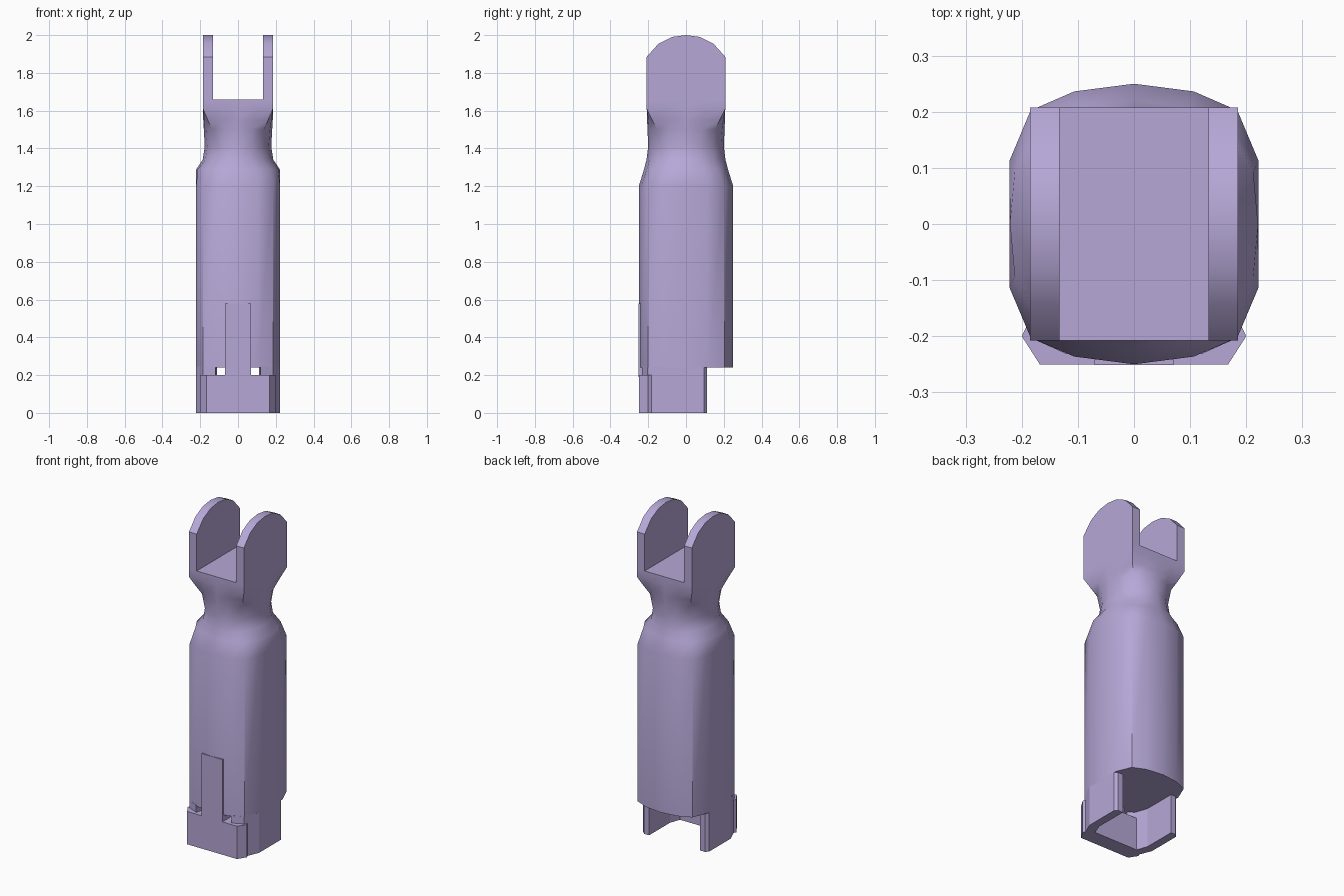
import bpy, bmesh, math

if "Cube" in bpy.data.objects:
    bpy.data.objects.remove(bpy.data.objects["Cube"])

mat = bpy.data.materials.new("lavender")
mat.diffuse_color = (0.47, 0.39, 0.68, 1)
mat.use_nodes = True
mat.node_tree.nodes["Principled BSDF"].inputs["Base Color"].default_value = mat.diffuse_color


def finish(bm, name, smooth=True):
    bmesh.ops.recalc_face_normals(bm, faces=bm.faces[:])
    me = bpy.data.meshes.new(name)
    bm.to_mesh(me)
    bm.free()
    ob = bpy.data.objects.new(name, me)
    bpy.context.collection.objects.link(ob)
    me.materials.append(mat)
    if smooth:
        bpy.ops.object.select_all(action='DESELECT')
        bpy.context.view_layer.objects.active = ob
        ob.select_set(True)
        bpy.ops.object.shade_smooth_by_angle(angle=math.radians(40))
    return ob


def loft(rings, name, smooth=True):
    """Skin a list of equal-length rings and cap both ends."""
    bm = bmesh.new()
    vs = [[bm.verts.new(p) for p in r] for r in rings]
    n = len(vs[0])
    for a, b in zip(vs, vs[1:]):
        for i in range(n):
            j = (i + 1) % n
            bm.faces.new((a[i], a[j], b[j], b[i]))
    bm.faces.new(vs[0][::-1])
    bm.faces.new(vs[-1])
    return finish(bm, name, smooth)


def prism_z(pts, z0, z1, name):
    return loft([[(x, y, z) for x, y in pts] for z in (z0, z1)], name, False)


def full(q):
    """Mirror a quadrant (x axis to y axis) into a closed ring."""
    half = q + [(-x, y) for x, y in q[-2::-1]]
    return half + [(x, -y) for x, y in half[-2:0:-1]]


body = full([(1, 0), (1, .45), (.83, .81), (.48, .945), (0, 1)])
oval = full([(math.cos(i * math.pi / 8), math.sin(i * math.pi / 8)) for i in range(5)])
square = full([(1, 0), (1, .5), (1, 1), (.5, 1), (0, 1)])


def mix(a, b, t):
    return [(p[0] + (q[0] - p[0]) * t, p[1] + (q[1] - p[1]) * t) for p, q in zip(a, b)]


# barrel, narrowing to an oval neck and flaring to a square head
levels = [
    (.24, .222, .25, body), (1.20, .222, .25, body),
    (1.29, .221, .222, mix(body, oval, .5)), (1.34, .187, .209, oval),
    (1.41, .176, .20, oval), (1.50, .181, .204, mix(oval, square, .15)),
    (1.55, .184, .206, mix(oval, square, .55)),
    (1.61, .185, .208, square), (1.66, .185, .208, square)]
loft([[(x * a, y * b, z) for x, y in s] for z, a, b, s in levels], "barrel")

# two rounded fork prongs
arc = [(.208, 1.655), (.208, 1.885), (.145, 1.955), (.075, 1.99), (0, 2.0)]
arc += [(-y, z) for y, z in arc[-2::-1]]
for s in (-1, 1):
    loft([[(s * x, y, z) for y, z in arc] for x in (.133, .185)], "fork_prong")

# curved skirt walls below the barrel, open at the back
outer = [(.205, .11), (.222, .095), (.222, -.113), (.184, -.203), (.12, -.232)]
inner = [(.11, -.19), (.145, -.165), (.172, -.09), (.172, .11)]
for s in (-1, 1):
    prism_z([(s * x, y) for x, y in outer + inner], 0, .245, "skirt_wall")

# front latch: wide key plate with a narrow stem
prism_z([(-.168, -.25), (.168, -.25), (.2, -.2), (.178, -.155),
         (-.178, -.155), (-.2, -.2)], 0, .2, "latch_plate")
prism_z([(-.07, -.251), (.07, -.251), (.07, -.17), (-.07, -.17)], .19, .58, "latch_stem")
